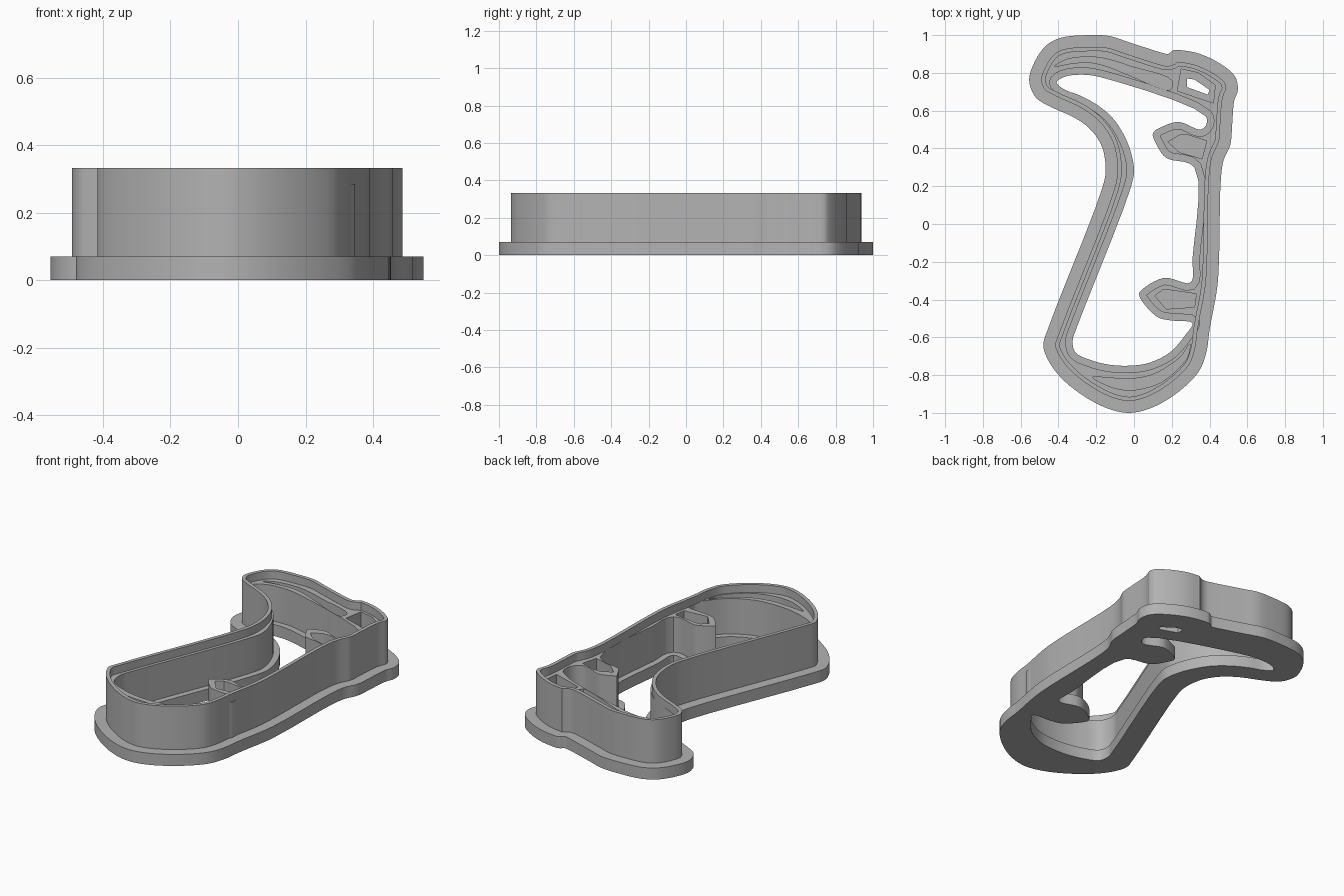
import bpy
import bmesh
from mathutils import Vector
from mathutils.geometry import intersect_point_line

default_cube = bpy.data.objects.get("Cube")
if default_cube:
    bpy.data.objects.remove(default_cube, do_unlink=True)

# One grey plastic for the whole cutter
plastic = bpy.data.materials.new("grey plastic")
plastic.use_nodes = True
grey = (0.45, 0.45, 0.45, 1)
plastic.diffuse_color = grey
plastic.node_tree.nodes["Principled BSDF"].inputs["Base Color"].default_value = grey


def points(flat):
    """Pairs in hundredths of a unit to 2D vectors."""
    return [Vector((x, y)) / 100 for x, y in zip(flat[::2], flat[1::2])]


def smooth_loop(flat, steps=5):
    """Closed centripetal spline through the given points."""
    pts = points(flat)
    count = len(pts)
    result = []
    for i in range(count):
        a, b, c, d = (pts[(i + k) % count] for k in (-1, 0, 1, 2))
        ta = 0
        tb = ta + (b - a).length ** 0.5
        tc = tb + (c - b).length ** 0.5
        td = tc + (d - c).length ** 0.5
        for s in range(steps):
            t = tb + (tc - tb) * s / steps
            ab = a.lerp(b, (t - ta) / (tb - ta))
            bc = b.lerp(c, (t - tb) / (tc - tb))
            cd = c.lerp(d, (t - tc) / (td - tc))
            abc = ab.lerp(bc, (t - ta) / (tc - ta))
            bcd = bc.lerp(cd, (t - tb) / (td - tb))
            result.append(abc.lerp(bcd, (t - tb) / (tc - tb)))
    return result


def distance_to_loop(p, loop):
    best = 9.0
    for i, a in enumerate(loop):
        b = loop[i - 1]
        hit, factor = intersect_point_line(p, a, b)
        factor = min(max(factor, 0), 1)
        best = min(best, (p - a.lerp(b, factor)).length)
    return best


def offset_loop(loop, distance):
    """Grow (positive) or shrink a loop, dropping points that fold over."""
    count = len(loop)
    area = sum(loop[i - 1].cross(loop[i]) for i in range(count))
    side = distance if area > 0 else -distance
    result = []
    for i, p in enumerate(loop):
        before = (p - loop[i - 1]).normalized()
        after = (loop[(i + 1) % count] - p).normalized()
        along = (before + after).normalized()
        miter = min(1 / max(along.dot(after), 0.1), 1.3)
        q = p + Vector((along.y, -along.x)) * side * miter
        if distance_to_loop(q, loop) > abs(distance) * 0.97:
            result.append(q)
    return result


def make_plate(name, loops, bottom, top):
    """Extrude an outline with holes between two heights."""
    curve = bpy.data.curves.new(name, "CURVE")
    curve.dimensions = "2D"
    curve.fill_mode = "BOTH"
    curve.extrude = (top - bottom) / 2
    for loop in loops:
        spline = curve.splines.new("POLY")
        spline.points.add(len(loop) - 1)
        for target, p in zip(spline.points, loop):
            target.co = (p.x, p.y, 0, 1)
        spline.use_cyclic_u = True
    curve.materials.append(plastic)
    obj = bpy.data.objects.new(name, curve)
    bpy.context.collection.objects.link(obj)
    bpy.ops.object.select_all(action="DESELECT")
    obj.select_set(True)
    bpy.context.view_layer.objects.active = obj
    bpy.ops.object.convert(target="MESH")
    obj = bpy.context.view_layer.objects.active
    bm = bmesh.new()
    bm.from_mesh(obj.data)
    bmesh.ops.remove_doubles(bm, verts=bm.verts, dist=0.0002)
    bmesh.ops.translate(bm, verts=bm.verts, vec=(0, 0, (top + bottom) / 2))
    bmesh.ops.recalc_face_normals(bm, faces=bm.faces)
    bm.to_mesh(obj.data)
    bm.free()
    bpy.ops.object.shade_smooth_by_angle()
    return obj


# Outer edge of the flange
flange_edge = smooth_loop([
    -23, 100, -13, 99.5, -2, 96, 16, 90.3, 18, 90, 21, 92, 25, 92, 35, 90,
    47, 84, 53.5, 78, 55, 71, 53, 65, 52, 53, 51, 42, 47.5, 34, 46, 24,
    45, -19, 44, -34, 40, -56, 38.5, -67, 35, -77, 27, -86, 16, -94, 6, -98.5,
    -3, -100, -13, -98, -26, -91.5, -39, -81, -46, -71, -48, -64, -45, -54,
    -16.5, 20, -15, 29, -17, 41, -23, 50, -31, 56, -44, 62, -52, 67,
    -55.5, 76, -53, 85, -47, 94, -39, 98.5])

# Large opening, with two tabs reaching in from the straight side
opening = smooth_loop([
    -41, 75, -36.5, 78, -26, 79, -15, 77, 38, 57, 38, 52, 35, 50, 24, 54,
    16, 52, 10, 48, 12, 42, 17, 35, 32, 30, 31, -18, 30, -31, 16, -28.5,
    4, -35, 2.6, -37.5, 12, -49, 19, -51, 31, -52.5, 27, -59, 19, -68,
    8, -73.5, -2, -75, -13, -74.5, -23, -72, -31, -68, -32.5, -62, -30, -54,
    -1.5, 20, 0, 29, -3, 42, -10, 54.5, -18, 62, -28.5, 68, -36.5, 71])
small_opening = points([28, 77, 32, 76.5, 40, 71, 39, 68.5, 28, 72.5])

# Pockets between the ribs and the wall
pockets = [
    smooth_loop([-42, 83.5, -36, 87, -23, 88.5, -13, 87, -2, 83.5, 20, 76,
                 19, 71, -2, 78.5, -13, 83, -23, 85.5, -33, 85]),
    smooth_loop([-22, -81, -13, -86, -3, -88, 5, -87, 14, -84, 23, -77,
                 28.5, -70, 29.5, -63.5, 25, -70, 17, -76, 9, -80, -2, -82,
                 -13, -81.5]),
    points([25, 82, 34, 80, 43, 73.5, 42, 64, 23, 70.5]),
    points([18, 43.5, 24, 47, 29, 47, 38.5, 44, 36, 34.5, 24, 38]),
    points([11, -38, 15, -35, 19, -35, 33, -37, 32, -44, 17, -45]),
]

base_top, rib_top, wall_top = 0.07, 0.285, 0.333
wall_edge = offset_loop(flange_edge, -0.063)
wall_inside = offset_loop(flange_edge, -0.085)
rib_edge = offset_loop(opening, 0.036)

make_plate("base_flange", [flange_edge, opening, small_opening], 0, base_top)
make_plate("ribs_and_ledge", [wall_edge, rib_edge] + pockets, base_top, rib_top)
make_plate("cutting_wall", [wall_edge, wall_inside], rib_top, wall_top)
